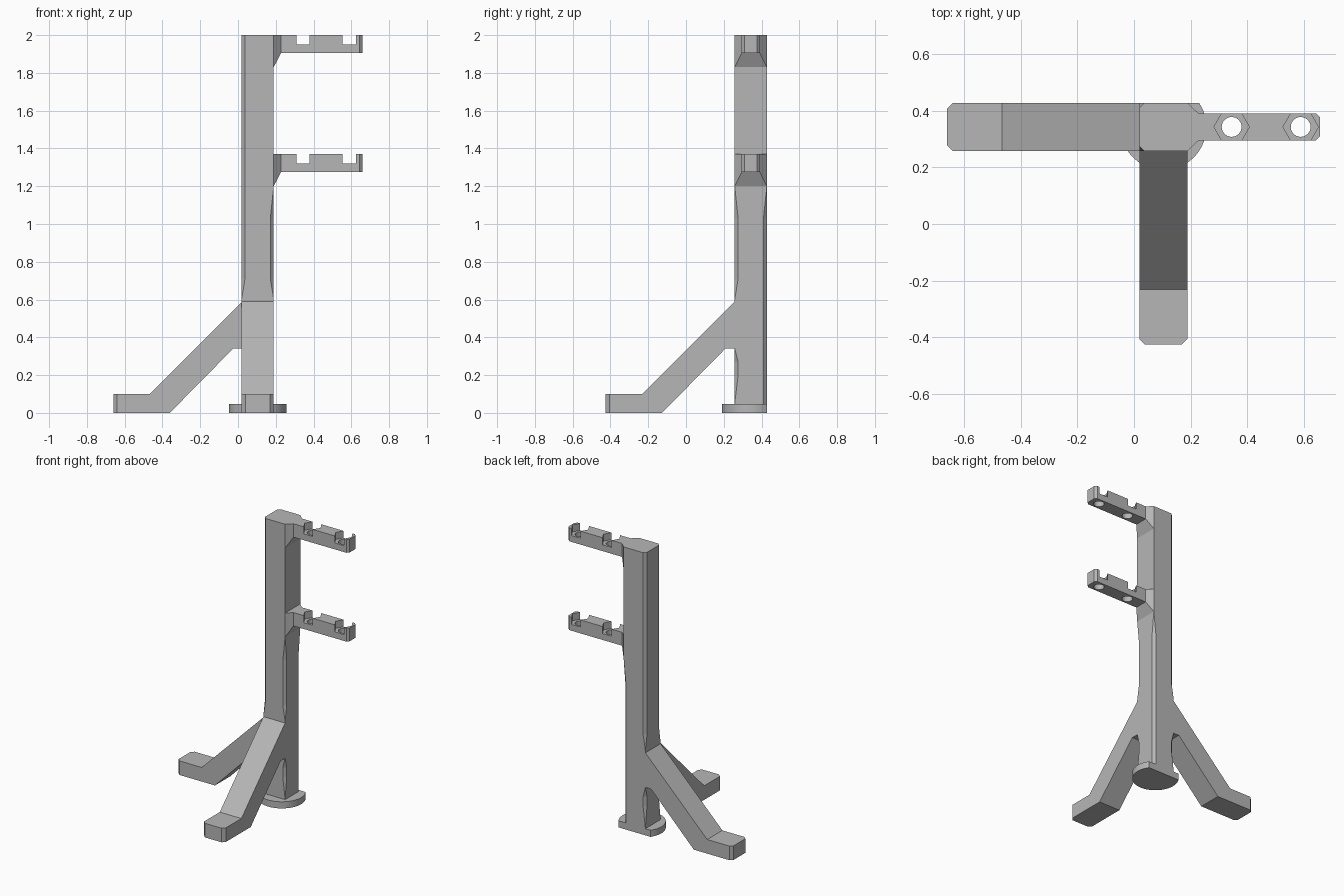
import bpy, bmesh, math

if "Cube" in bpy.data.objects:
    bpy.data.objects.remove(bpy.data.objects["Cube"])

grey = bpy.data.materials.new("light grey")
grey.diffuse_color = (0.47, 0.47, 0.47, 1)
grey.use_nodes = True
grey.node_tree.nodes["Principled BSDF"].inputs["Base Color"].default_value = grey.diffuse_color

CX, CY, H = 0.104, 0.343, 0.085      # post centre and half width
CH = 0.018                           # corner chamfer


def finish(bm, name):
    bmesh.ops.remove_doubles(bm, verts=bm.verts, dist=1e-5)
    bmesh.ops.recalc_face_normals(bm, faces=bm.faces)
    me = bpy.data.meshes.new(name)
    bm.to_mesh(me)
    bm.free()
    me.materials.append(grey)
    ob = bpy.data.objects.new(name, me)
    bpy.context.collection.objects.link(ob)
    return ob


def loft(rings, name):
    """Skin closed rings of equal length and cap both ends."""
    bm = bmesh.new()
    rows = [[bm.verts.new(p) for p in r] for r in rings]
    n = len(rows[0])
    for a, b in zip(rows, rows[1:]):
        for i in range(n):
            j = (i + 1) % n
            bm.faces.new((a[i], a[j], b[j], b[i]))
    bm.faces.new(rows[0])
    bm.faces.new(rows[-1])
    return finish(bm, name)


def circle(cx, cy, r, n, z):
    return [(cx + r * math.cos(2 * math.pi * i / n),
             cy + r * math.sin(2 * math.pi * i / n), z) for i in range(n)]


# Post: square column whose corner chamfers fade in and out with height
LEVELS = [0, 0.05, 0.2, 0.27, 0.34, 0.6, 0.71, 1.03, 1.2, 2.0]
LEFT = [0, 0, 1, 1, 0, 0, 1, 1, 1, 1]
FRONT_RIGHT = [0, 0, 1, 1, 0, 0, 1, 1, 0, 0]
BACK_RIGHT = [1, 1, 1, 1, 1, 1, 1, 1, 0, 0]
CORNERS = [(-1, -1, LEFT), (1, -1, FRONT_RIGHT), (1, 1, BACK_RIGHT), (-1, 1, LEFT)]
rings = []
for k, z in enumerate(LEVELS):
    ring = []
    for sx, sy, table in CORNERS:
        c = CH * table[k]
        along_x = (CX + sx * (H - c), CY + sy * H, z)
        along_y = (CX + sx * H, CY + sy * (H - c), z)
        ring += [along_y, along_x] if sx * sy > 0 and sx < 0 or sx * sy > 0 else [along_x, along_y]
    rings.append(ring)
loft(rings, "post")

# Legs: sloping brace ending in a flat foot with chamfered end corners
# (distance from the post face, height)
PROFILE = [(0, 0.34), (0.05, 0.34), (0.385, 0), (0.684, 0),
           (0.684, 0.1), (0.49, 0.1), (0, 0.59)]


def leg(name, place):
    bm = bmesh.new()
    sides = [[bm.verts.new(place(d, s * H, z)) for d, z in PROFILE] for s in (-1, 1)]
    for s in sides:
        bm.faces.new(s)
    n = len(PROFILE)
    for i in range(n):
        j = (i + 1) % n
        bm.faces.new((sides[0][i], sides[0][j], sides[1][j], sides[1][i]))
    bmesh.ops.recalc_face_normals(bm, faces=bm.faces)
    ends = [bm.edges.get((s[3], s[4])) for s in sides]
    bmesh.ops.bevel(bm, geom=ends, offset=0.02, segments=1, affect='EDGES')
    finish(bm, name)


leg("left_leg", lambda d, w, z: (CX - H - d + 0.005, CY + w, z))
leg("front_leg", lambda d, w, z: (CX + w, CY - H - d, z))

# Base disc with its back cut flat, level with the post
R = 0.152
a0 = math.asin(H / R)
span = math.pi + 2 * a0
arc = [(CX + R * math.cos(a0 - span * i / 40), CY + R * math.sin(a0 - span * i / 40))
       for i in range(41)]
base = loft([[(x, y, z) for x, y in arc] for z in (0, 0.047)], "base_disc")
bpy.context.view_layer.objects.active = base
base.select_set(True)
bpy.ops.object.shade_smooth_by_angle(angle=math.radians(25))
base.select_set(False)


# Arms: flared root, straight bar, chamfered tip, nut slots and bolt holes
def arm(name, top):
    def section(x, half, depth):
        return [(x, CY - half, top - depth), (x, CY + half, top - depth),
                (x, CY + half, top), (x, CY - half, top)]
    ob = loft([section(CX + H, H, 0.17), section(0.228, 0.048, 0.095),
               section(0.643, 0.048, 0.095), section(0.658, 0.033, 0.095)], name)
    bpy.context.view_layer.objects.active = ob
    cutters = []
    for x in (0.345, 0.589):
        for r, n, low in ((0.0625, 6, top - 0.05), (0.035, 32, top - 0.15)):
            cutters.append(loft([circle(x, CY, r, n, low),
                                 circle(x, CY, r, n, top + 0.05)], "cutter"))
    for c in cutters:
        m = ob.modifiers.new("cut", 'BOOLEAN')
        m.operation, m.solver, m.object = 'DIFFERENCE', 'EXACT', c
        bpy.ops.object.modifier_apply(modifier=m.name)
    for c in cutters:
        bpy.data.objects.remove(c)


arm("upper_arm", 2.0)
arm("lower_arm", 1.37)
